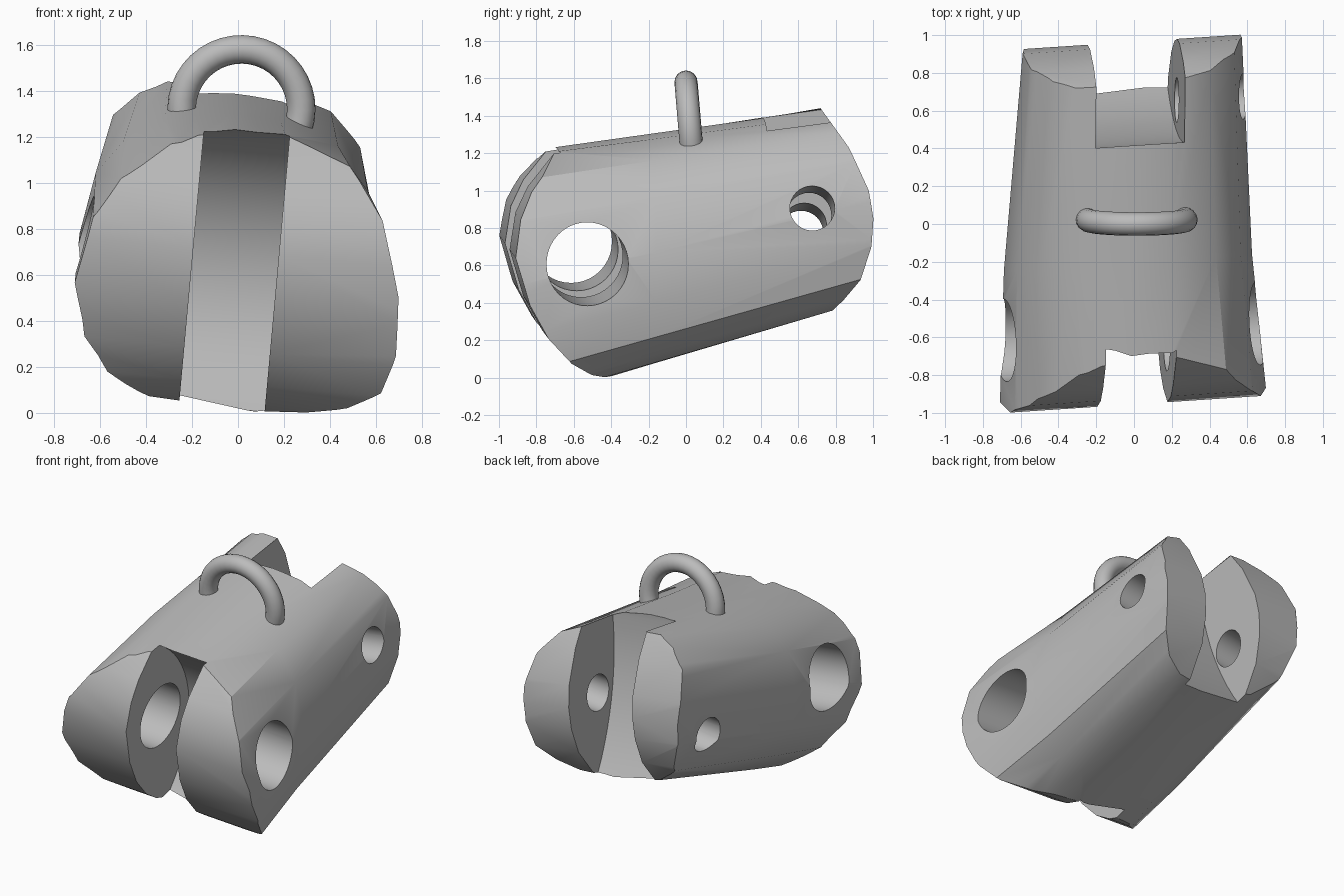
import bpy, bmesh, math
from mathutils import Matrix, Vector

cube = bpy.data.objects.get("Cube")
if cube:
    bpy.data.objects.remove(cube, do_unlink=True)

# Single flat grey
grey = bpy.data.materials.new("stone_grey")
grey.use_nodes = True
grey.diffuse_color = (0.5, 0.5, 0.5, 1)
grey.node_tree.nodes["Principled BSDF"].inputs["Base Color"].default_value = (0.5, 0.5, 0.5, 1)

# The cuts lean to one side, and the ends are skewed
PIVOT = Vector((0, 0, 0.7))
SKEW = Matrix.Identity(4)
SKEW[1][0] = 0.066
LEAN = (SKEW @ Matrix.Translation(PIVOT) @ Matrix.Rotation(math.radians(5.2), 4, 'Y')
        @ Matrix.Translation(-PIVOT))


def loft(name, rings, matrix):
    """Closed solid through matching rings of points."""
    bm = bmesh.new()
    loops = [[bm.verts.new(p) for p in ring] for ring in rings]
    bm.faces.new(loops[0])
    bm.faces.new(loops[-1][::-1])
    for a, b in zip(loops, loops[1:]):
        for i in range(len(a)):
            j = (i + 1) % len(a)
            bm.faces.new((a[j], a[i], b[i], b[j]))
    bmesh.ops.recalc_face_normals(bm, faces=bm.faces)
    bm.transform(matrix)
    mesh = bpy.data.meshes.new(name)
    bm.to_mesh(mesh)
    bm.free()
    obj = bpy.data.objects.new(name, mesh)
    bpy.context.collection.objects.link(obj)
    return obj


def slab(name, outline, x0, x1, matrix=LEAN):
    """Side outline of (y, z) points extruded across x."""
    return loft(name, [[(x, y, z) for y, z in outline] for x in (x0, x1)], matrix)


def circle(y, z, r, n):
    return [(y + r * math.cos(math.tau * i / n), z + r * math.sin(math.tau * i / n))
            for i in range(n)]


# Tapered barrel outlines as (x, height fraction), from the bottom round the right side
FRONT = [(0.10, 0), (0.33, 0.01), (0.51, 0.045), (0.65, 0.12), (0.70, 0.27), (0.70, 0.48),
         (0.63, 0.73), (0.50, 0.89), (0.22, 0.985), (0, 1), (-0.16, 0.985), (-0.28, 0.96),
         (-0.50, 0.865), (-0.62, 0.75), (-0.70, 0.53), (-0.66, 0.33), (-0.56, 0.19),
         (-0.38, 0.07)]
BACK = [(0.06, 0), (0.28, 0), (0.42, 0.04), (0.53, 0.12), (0.57, 0.28), (0.585, 0.50),
        (0.54, 0.72), (0.41, 0.88), (0.20, 0.965), (0, 1), (-0.15, 1.005), (-0.30, 1.01),
        (-0.42, 0.96), (-0.54, 0.855), (-0.595, 0.65), (-0.585, 0.38), (-0.50, 0.18),
        (-0.32, 0.07)]


def section(y, shift):
    low = 0.005 + 0.30 * (y + 0.41)
    high = 1.23 + 0.14 * (y + 0.71)
    k = (y + 0.85) / 1.65
    return [(shift + fx + (bx - fx) * k, y, low + (high - low) * (ft + (bt - ft) * k))
            for (fx, ft), (bx, bt) in zip(FRONT, BACK)]


body = loft("body", [section(-1.1, 0), section(-0.2, -0.03), section(1.1, 0)], SKEW)
body.data.materials.append(grey)

# Rounded ends trim the barrel
ends = [(-0.955, 0.70), (-0.925, 0.90), (-0.86, 1.04), (-0.71, 1.23), (-0.60, 1.37),
        (0.64, 1.57), (0.71, 1.45), (0.84, 1.27), (0.94, 1.05), (0.965, 0.90),
        (0.955, 0.75), (0.90, 0.57), (0.77, 0.39), (0.63, 0.20), (-0.20, -0.06),
        (-0.40, 0.015), (-0.53, 0.055), (-0.65, 0.13), (-0.78, 0.27), (-0.88, 0.45)]

# Back holes slope down towards the right side
slope = Matrix.Translation((0, 0.645, 0.84)) @ Matrix.Rotation(math.radians(3), 4, 'Z') \
    @ Matrix.Rotation(math.radians(-6.5), 4, 'Y')

cuts = [
    (slab("end_trim", ends, -1.2, 1.2), 'INTERSECT'),
    (slab("front_slot_cutter", circle(-1.025, 0.51, 0.79, 64), -0.195, 0.178), 'DIFFERENCE'),
    (slab("back_slot_cutter", circle(2.215, 1.35, 1.8, 120), -0.265, 0.21), 'DIFFERENCE'),
    (slab("front_hole_cutter", circle(-0.57, 0.665, 0.22, 40), -1.3, 1.3), 'DIFFERENCE'),
    (slab("back_hole_cutter", circle(0, 0, 0.12, 32), -1.3, 1.3, slope), 'DIFFERENCE'),
]
for cutter, operation in cuts:
    cutter.hide_render = True
    mod = body.modifiers.new(cutter.name, 'BOOLEAN')
    mod.object = cutter
    mod.operation = operation
    mod.solver = 'EXACT'

# Bake the cuts and drop the cutters
graph = bpy.context.evaluated_depsgraph_get()
baked = bpy.data.meshes.new_from_object(body.evaluated_get(graph))
body.modifiers.clear()
body.data = baked
for cutter, _ in cuts:
    bpy.data.objects.remove(cutter, do_unlink=True)

# Handle: a half ring sunk into the top
curve = bpy.data.curves.new("handle_path", 'CURVE')
curve.dimensions = '3D'
curve.bevel_depth = 0.062
curve.bevel_resolution = 6
curve.use_fill_caps = True
path = curve.splines.new('POLY')
STEPS = 24
path.points.add(STEPS)
for i, point in enumerate(path.points):
    a = math.radians(-18 + 214 * i / STEPS)
    rise = 0.26 * math.sin(a)
    point.co = (0.015 + 0.26 * math.cos(a), 0.022 - 0.085 * rise, 1.32 + rise, 1)
tube = bpy.data.objects.new("handle_tube", curve)
bpy.context.collection.objects.link(tube)
graph = bpy.context.evaluated_depsgraph_get()
handle = bpy.data.objects.new("handle", bpy.data.meshes.new_from_object(tube.evaluated_get(graph)))
bpy.context.collection.objects.link(handle)
bpy.data.objects.remove(tube, do_unlink=True)
handle.data.materials.clear()
handle.data.materials.append(grey)

# Smooth shading with crisp creases
for obj in (body, handle):
    bpy.ops.object.select_all(action='DESELECT')
    obj.select_set(True)
    bpy.context.view_layer.objects.active = obj
    bpy.ops.object.shade_smooth_by_angle(angle=math.radians(32))
